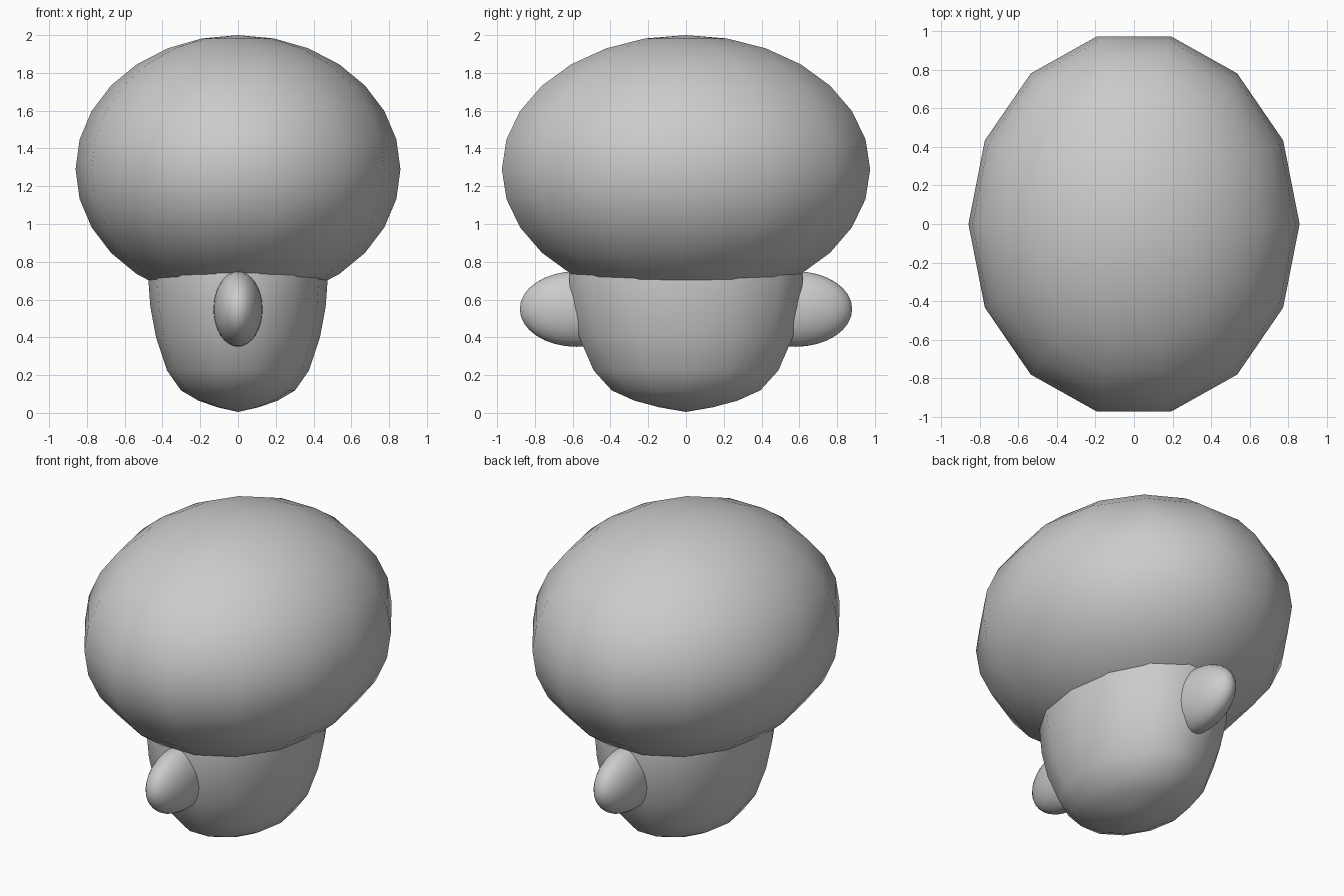
import bpy, bmesh
from math import sin, cos, pi

if "Cube" in bpy.data.objects:
    bpy.data.objects.remove(bpy.data.objects["Cube"])


def lathe(name, profile, ry_ratio, segments, centre=(0, 0, 0)):
    """Elliptical rings from (x radius, z) pairs; zero radius makes a pole."""
    bm = bmesh.new()
    rings = []
    for r, z in profile:
        n = 1 if r < 1e-5 else segments
        rings.append([bm.verts.new((centre[0] + r * cos(2 * pi * i / segments),
                                    centre[1] + r * ry_ratio * sin(2 * pi * i / segments),
                                    centre[2] + z)) for i in range(n)])
    for a, b in zip(rings, rings[1:]):
        for i in range(segments):
            j = (i + 1) % segments
            if len(a) == 1:
                bm.faces.new((a[0], b[j], b[i]))
            elif len(b) == 1:
                bm.faces.new((a[i], a[j], b[0]))
            else:
                bm.faces.new((a[i], a[j], b[j], b[i]))
    bmesh.ops.recalc_face_normals(bm, faces=bm.faces)
    for f in bm.faces:
        f.smooth = True
    mesh = bpy.data.meshes.new(name)
    bm.to_mesh(mesh)
    bm.free()
    obj = bpy.data.objects.new(name, mesh)
    bpy.context.collection.objects.link(obj)
    return obj


def ellipsoid(name, radii, centre, segments, rings):
    rx, ry, rz = radii
    profile = [(rx * sin(pi * k / rings), -rz * cos(pi * k / rings))
               for k in range(rings + 1)]
    return lathe(name, profile, ry / rx, segments, centre)


# Large rounded cap
ellipsoid("cap", (0.86, 1.0, 0.71), (0, 0, 1.29), 14, 14)

# Tapered body, closed inside the cap
lathe("body", [(0, 0.005), (0.11, 0.03), (0.21, 0.065), (0.302, 0.119), (0.376, 0.225),
               (0.434, 0.40), (0.464, 0.56), (0.476, 0.72), (0.464, 0.86),
               (0.43, 0.98), (0.37, 1.08), (0.21, 1.19), (0, 1.23)], 1.335, 14)

# Side stubs on front and back
for label, side in (("front", -1), ("back", 1)):
    ellipsoid(label + "_stub", (0.13, 0.30, 0.20), (0, side * 0.58, 0.55), 32, 16)
